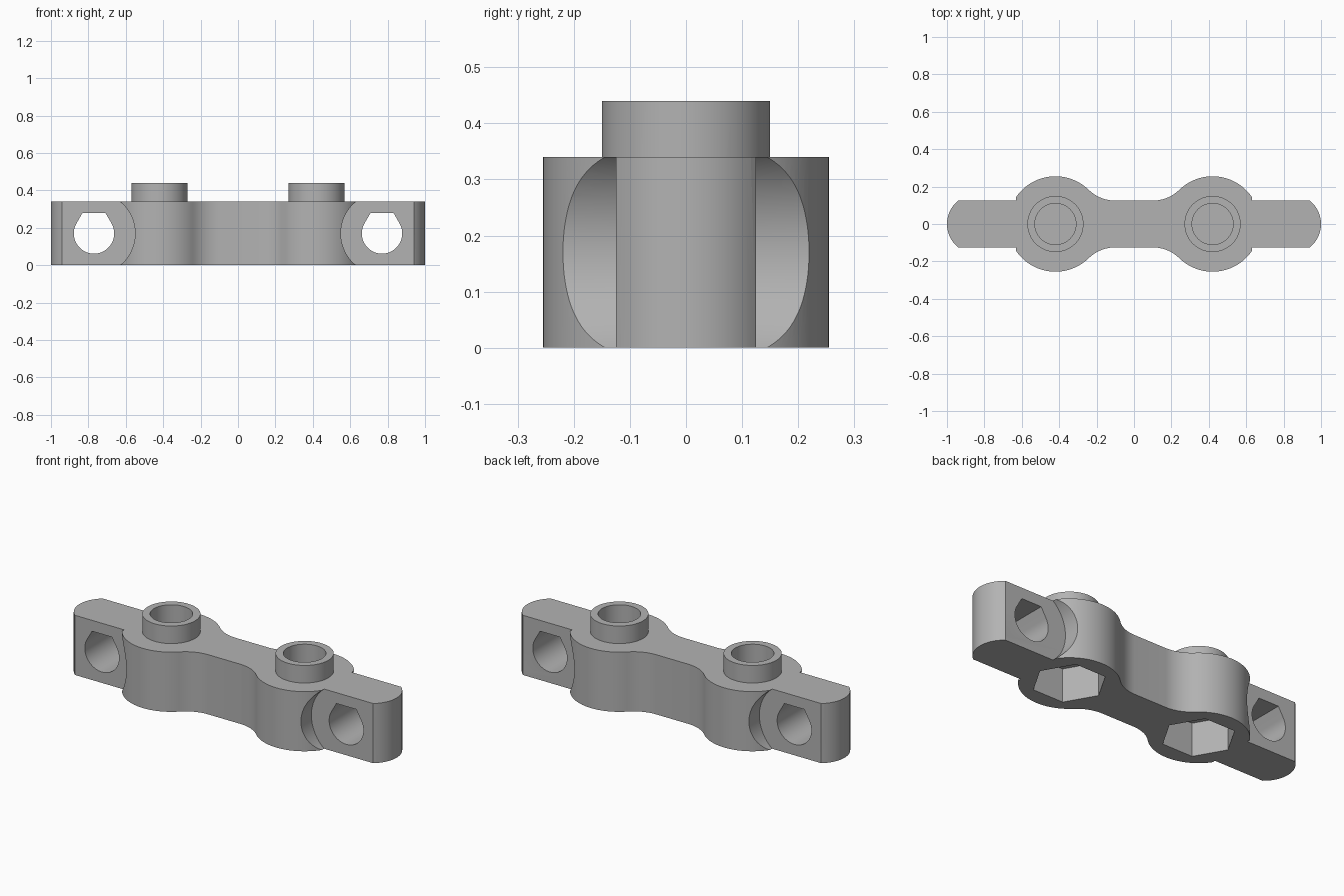
import bpy, bmesh
from math import sin, cos, pi, atan2, asin, radians, sqrt
from mathutils import Matrix, Vector

if "Cube" in bpy.data.objects:
    bpy.data.objects.remove(bpy.data.objects["Cube"])

HEIGHT = 0.34       # body thickness
HALF_BAR = 0.125    # half width of the bar and neck
LOBE_X, LOBE_R = 0.42, 0.255
HOLE_X, HOLE_Z = 0.77, HEIGHT / 2

grey = bpy.data.materials.new("plain_grey")
grey.use_nodes = True
grey.diffuse_color = (0.45, 0.45, 0.45, 1)
grey.node_tree.nodes["Principled BSDF"].inputs["Base Color"].default_value = grey.diffuse_color


def arc(cx, cy, r, start, end, steps):
    return [(cx + r * cos(start + (end - start) * i / steps),
             cy + r * sin(start + (end - start) * i / steps)) for i in range(steps + 1)]


def prism(name, outline, low, high, matrix=Matrix()):
    """Extrude a 2D outline from low to high, then place it."""
    bm = bmesh.new()
    face = bm.faces.new([bm.verts.new((x, y, low)) for x, y in outline])
    top = bmesh.ops.extrude_face_region(bm, geom=[face])["geom"]
    moved = [v for v in top if isinstance(v, bmesh.types.BMVert)]
    bmesh.ops.translate(bm, verts=moved, vec=(0, 0, high - low))
    bmesh.ops.transform(bm, matrix=matrix, verts=bm.verts)
    bmesh.ops.recalc_face_normals(bm, faces=bm.faces)
    mesh = bpy.data.meshes.new(name)
    bm.to_mesh(mesh)
    bm.free()
    mesh.materials.append(grey)
    obj = bpy.data.objects.new(name, mesh)
    bpy.context.scene.collection.objects.link(obj)
    return obj


def combine(target, tool, operation):
    """Apply a boolean and discard the tool."""
    mod = target.modifiers.new(operation.lower(), "BOOLEAN")
    mod.operation, mod.object, mod.solver = operation, tool, "EXACT"
    bpy.context.view_layer.objects.active = target
    bpy.ops.object.modifier_apply(modifier=mod.name)
    bpy.data.objects.remove(tool)


def circle(cx, cy, r, steps=64):
    return arc(cx, cy, r, 0, 2 * pi, steps)[:-1]


# Body outline: one quarter from neck to bar end, then mirrored
neck_x = 0.10
d = LOBE_X - neck_x
fillet = (d * d + HALF_BAR ** 2 - LOBE_R ** 2) / (2 * (LOBE_R - HALF_BAR))
join = atan2(HALF_BAR + fillet, -d)
end_r = 0.16
end_angle = asin(HALF_BAR / end_r)
quarter = arc(neck_x, HALF_BAR + fillet, fillet, -pi / 2, join - pi, 12)
quarter += arc(LOBE_X, 0, LOBE_R, join, asin(HALF_BAR / LOBE_R), 36)[1:]
quarter += arc(1 - end_r, 0, end_r, end_angle, 0, 10)
half = quarter + [(x, -y) for x, y in reversed(quarter[:-1])]
outline = half + [(-x, y) for x, y in reversed(half)]
body = prism("connector_body", outline, 0, HEIGHT)

# Side hole: round below, sloped sides and a flat top
hole_r = 0.108
hole = arc(0, 0, hole_r, radians(-210), radians(30), 40)
hole += [(hole_r / sqrt(3), hole_r), (-hole_r / sqrt(3), hole_r)]

stand = Matrix.Rotation(pi / 2, 4, "X")
for side in (-1, 1):
    at_hole = Matrix.Translation((side * HOLE_X, 0, HOLE_Z)) @ stand
    # Round clearance cut into the lobes on both faces
    for low, high in ((HALF_BAR, 0.4), (-0.4, -HALF_BAR)):
        combine(body, prism("clearance", circle(0, 0, 0.22, 96), low, high, at_hole), "DIFFERENCE")
    combine(body, prism("side_hole", hole, -0.3, 0.3, at_hole), "DIFFERENCE")
    # Raised collar with a blind bore, and a hexagonal pocket underneath
    x = side * LOBE_X
    combine(body, prism("collar", circle(x, 0, 0.15), 0.3, 0.44), "UNION")
    combine(body, prism("bore", circle(x, 0, 0.11), 0.21, 0.6), "DIFFERENCE")
    combine(body, prism("hex_pocket", circle(x, 0, 0.19, 6), -0.1, 0.19), "DIFFERENCE")

bpy.ops.object.select_all(action="DESELECT")
body.select_set(True)
bpy.context.view_layer.objects.active = body
bpy.ops.object.shade_smooth_by_angle(angle=radians(25))
